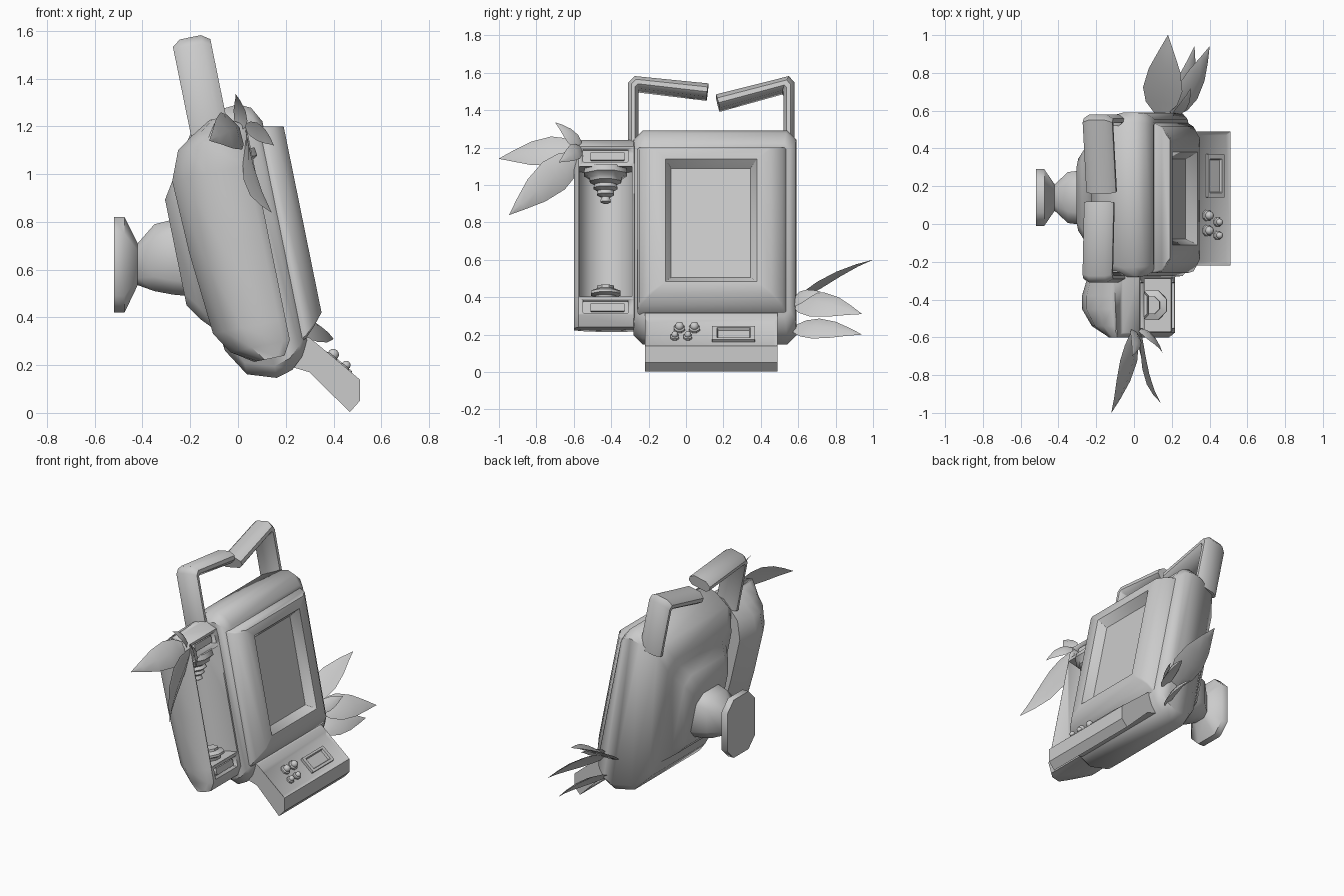
import bpy, bmesh, math
from mathutils import Vector, Matrix

if "Cube" in bpy.data.objects:
    bpy.data.objects.remove(bpy.data.objects["Cube"])

# Frames: local x = face normal, local z = up along the tilted face
BODY = Matrix.Translation((0.05, 0, 0.7)) @ Matrix.Rotation(math.radians(-11.5), 4, 'Y')
PANEL = Matrix.Translation((0.42, 0, 0.215)) @ Matrix.Rotation(math.radians(-50.2), 4, 'Y')
WORLD = Matrix.Identity(4)


def finish(name, bm, frame, angle=45):
    bmesh.ops.remove_doubles(bm, verts=bm.verts, dist=1e-5)
    bmesh.ops.recalc_face_normals(bm, faces=bm.faces)
    me = bpy.data.meshes.new(name)
    bm.to_mesh(me)
    bm.free()
    ob = bpy.data.objects.new(name, me)
    ob.matrix_world = frame
    bpy.context.collection.objects.link(ob)
    bpy.ops.object.select_all(action='DESELECT')
    ob.select_set(True)
    bpy.context.view_layer.objects.active = ob
    bpy.ops.object.shade_smooth_by_angle(angle=math.radians(angle))
    return ob


def loft(name, rings, frame=WORLD, angle=45):
    bm = bmesh.new()
    vs = [[bm.verts.new(p) for p in r] for r in rings]
    k = len(rings[0])
    for a, b in zip(vs, vs[1:]):
        for i in range(k):
            j = (i + 1) % k
            bm.faces.new((a[i], a[j], b[j], b[i]))
    bm.faces.new(vs[0])
    bm.faces.new(vs[-1])
    return finish(name, bm, frame, angle)


def rect(x, y0, y1, z0, z1, c):
    """Chamfered rectangle across the local x axis."""
    return [(x, y0 + c, z0), (x, y1 - c, z0), (x, y1, z0 + c), (x, y1, z1 - c),
            (x, y1 - c, z1), (x, y0 + c, z1), (x, y0, z1 - c), (x, y0, z0 + c)]


def lathe(name, profile, cx, cy, frame, sides=8):
    rings = [[(cx + r * math.cos(2 * math.pi * (i + .5) / sides),
               cy + r * math.sin(2 * math.pi * (i + .5) / sides), z)
              for i in range(sides)] for r, z in profile]
    return loft(name, rings, frame)


def cut(target, cutter):
    cutter.hide_render = True
    cutter.display_type = 'WIRE'
    m = target.modifiers.new('cut', 'BOOLEAN')
    m.operation = 'DIFFERENCE'
    m.solver = 'EXACT'
    m.object = cutter


# Main casing with stepped back hump
casing = [(-.31, .19, -.19, .26, .05), (-.265, .24, -.26, .33, .06), (-.20, .29, -.33, .39, .06),
          (-.19, .345, -.41, .45, .06), (-.12, .405, -.525, .555, .05), (0, .435, -.565, .585, .05),
          (.07, .435, -.545, .59, .05), (.12, .43, -.50, .565, .05), (.155, .40, -.44, .50, .03)]
loft('casing', [rect(n, .155 - h, .155 + h, a, b, c) for n, h, a, b, c in casing], BODY)

# Screen surround sloping back to the casing, with recess and screen
loft('screen_surround', [rect(.1, -.26, .55, -.45, .49, .01), rect(.155, -.26, .535, -.425, .478, .01),
                         rect(.195, -.25, .515, -.385, .47, .01), rect(.238, -.19, .455, -.334, .462, .01),
                         rect(.238, -.11, .38, -.27, .40, .001),
                         rect(.18, -.08, .345, -.235, .36, .001)], BODY)

# Rear nozzle with pinched neck
nozzle = [(-.52, .15, .42, .82, .07), (-.475, .15, .42, .82, .07), (-.42, .07, .535, .71, .03),
          (-.35, .135, .51, .79, .06), (-.27, .145, .495, .81, .06), (-.1, .15, .48, .82, .05)]
loft('rear_nozzle', [rect(x, .14 - h, .14 + h, a, b, c) for x, h, a, b, c in nozzle], WORLD, 60)

# Snapped carrying handle: each half runs through (outer, inner) point pairs
SECTION = [(-.15, .35), (-.115, 0), (-.025, 0), (.01, .35), (.01, .7), (-.015, 1), (-.125, 1), (-.15, .7)]


def handle(name, pairs):
    loft(name, [[(n, *Vector(o).lerp(Vector(i), t)) for n, t in SECTION] for o, i in pairs], BODY)


handle('handle_left', [((-.31, .5), (-.255, .5)), ((-.31, .87), (-.255, .83)),
                       ((-.275, .905), (-.25, .835)), ((.12, .865), (.11, .79))])
handle('handle_right', [((.58, .5), (.52, .5)), ((.58, .87), (.52, .82)),
                        ((.55, .905), (.515, .825)), ((.16, .805), (.18, .73))])

# Side chamber: D-shaped shell with open front
pod_rings = []
for u, f, b in [(-.48, .05, -.08), (-.42, .085, -.17), (-.33, .085, -.225), (.02, .085, -.255),
                (.33, .085, -.265), (.452, .085, -.215), (.5, .08, -.145), (.55, 0, -.06)]:
    pod_rings.append([(f, -.25, u), (f, -.575, u), (f - .03, -.6, u), (b * .45, -.6, u),
                      (b * .8, -.54, u), (b, -.45, u), (b, -.38, u), (b * .85, -.25, u)])
pod = loft('side_chamber', pod_rings, BODY)
inner = [(.2, -.29), (.2, -.57), (-.06, -.57), (-.12, -.51), (-.15, -.43), (-.12, -.35), (-.06, -.29)]
cut(pod, loft('chamber_cutter', [[(n, y, u) for n, y in inner] for u in (-.32, .39)], BODY))
for name, u in (('upper', .45), ('lower', -.375)):
    cut(pod, loft(name + '_slot_cutter', [rect(n, -.55, -.31, u - .035, u + .035, .002) for n in (.045, .2)], BODY))
    loft(name + '_slot_plate', [rect(n, -.51, -.33, u - .022, u + .022, .003) for n in (.03, .07)], BODY)

# Stepped electrode hanging in the chamber and its socket
lathe('hanging_electrode', [(.12, .4), (.125, .365), (.095, .345), (.09, .325), (.06, .31), (.07, .29),
                            (.045, .275), (.05, .255), (.025, .24), (.03, .215), (.01, .205)], -.01, -.43, BODY)
lathe('lower_socket', [(.05, -.33), (.06, -.30), (.085, -.29), (.085, -.275), (.05, -.26), (.05, -.245)],
      -.01, -.43, BODY)

# Control panel: extruded profile with inset sloping face
bm = bmesh.new()
prof = [(.2, .33), (.30, .315), (.335, .286), (.51, .14), (.51, .05), (.468, .003), (.3, .17), (.2, .2)]
f = bm.faces.new([bm.verts.new((x, -.22, z)) for x, z in prof])
ext = bmesh.ops.extrude_face_region(bm, geom=[f])
bmesh.ops.translate(bm, vec=(0, .71, 0), verts=[v for v in ext['geom'] if isinstance(v, bmesh.types.BMVert)])
bmesh.ops.recalc_face_normals(bm, faces=bm.faces)
top = min(bm.faces, key=lambda q: (q.calc_center_median() - Vector((.4225, .135, .213))).length
          + abs(q.normal.y))
bmesh.ops.inset_region(bm, faces=[top], thickness=.03, depth=0)
bmesh.ops.translate(bm, verts=top.verts, vec=(-.0077, 0, -.0092))
finish('control_panel', bm, WORLD, 30)

# Panel display and buttons
loft('panel_display', [rect(-.03, .14, .37, -.072, .042, .003), rect(.006, .14, .37, -.072, .042, .003),
                       rect(.006, .165, .345, -.055, .028, .002), rect(-.009, .17, .34, -.05, .023, .002)], PANEL, 25)
for i, (y, z, r) in enumerate([(-.035, .035, .032), (.045, .035, .032), (-.06, -.035, .025), (.01, -.035, .025)]):
    lathe('button_collar_%d' % i, [(r, -.02), (r, 0), (r * .6, .008)], 0, 0,
          PANEL @ Matrix.Translation((0, y, z)) @ Matrix.Rotation(math.pi / 2, 4, 'Y'))
    bm = bmesh.new()
    bmesh.ops.create_uvsphere(bm, u_segments=10, v_segments=6, radius=r * .75)
    finish('button_%d' % i, bm, PANEL @ Matrix.Translation((.01, y, z)), 60)


# Leaves sprouting from two corners
def leaf(name, base, tip, side, width, bend=.02):
    base, tip = Vector(base), Vector(tip)
    d = (tip - base).normalized()
    s = Vector(side)
    s = (s - d * s.dot(d)).normalized()
    nrm = d.cross(s)
    rings = []
    for t, w in [(0, .2), (.18, .8), (.36, 1), (.6, .8), (.82, .38), (1, .01)]:
        c = base.lerp(tip, t) + nrm * bend * 4 * t * (1 - t)
        h = width / 2 * w
        rings.append([c - s * h, c + nrm * h * .3, c + s * h, c + nrm * h * .12])
    loft(name, rings, WORLD, 35)


leaf('upper_leaf_1', (0, -.56, 1.19), (-.12, -1, 1.14), (.5, 0, -.85), .18)
leaf('upper_leaf_2', (.03, -.56, 1.17), (.14, -.945, .84), (-.1, .6, -.8), .19, -.04)
leaf('upper_leaf_3', (0, -.56, 1.18), (-.01, -.70, 1.335), (.6, -.5, -.5), .09)
leaf('upper_leaf_4', (.02, -.56, 1.2), (.15, -.68, 1.12), (0, .5, -.8), .09)
leaf('lower_leaf_1', (.14, .57, .37), (.18, 1, .6), (1, 0, .1), .21, -.03)
leaf('lower_leaf_2', (.2, .57, .37), (.4, .94, .31), (-.7, 0, .7), .18)
leaf('lower_leaf_3', (.2, .56, .23), (.32, .94, .2), (-.7, 0, .7), .15)
leaf('lower_leaf_4', (.2, .56, .36), (.3, .72, .43), (-.6, 0, .7), .09)
